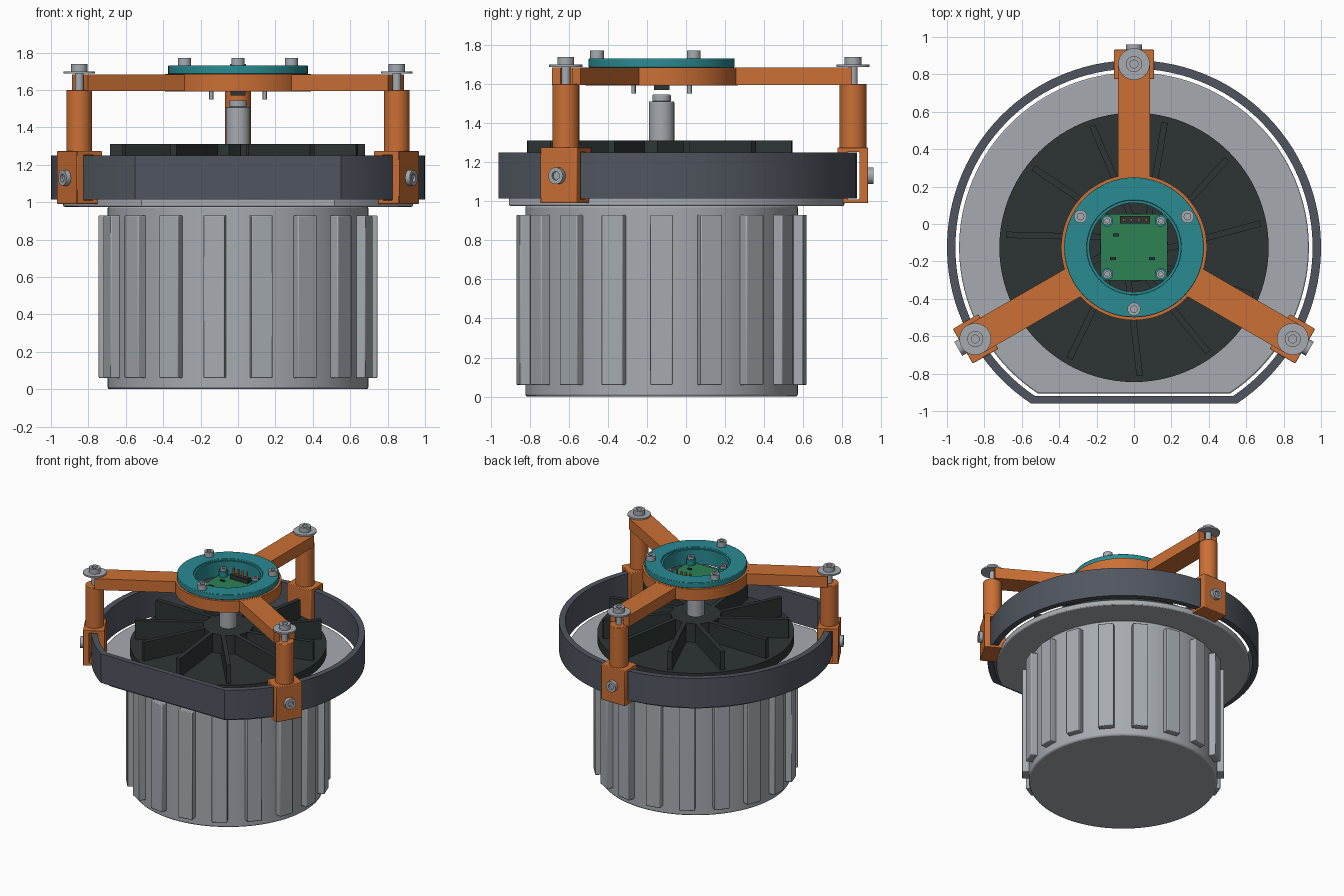
import bpy, bmesh
from math import pi, sin, cos, asin, radians
from mathutils import Matrix, Vector

cube = bpy.data.objects.get("Cube")
if cube:
    bpy.data.objects.remove(cube, do_unlink=True)


def material(name, rgb):
    m = bpy.data.materials.new(name)
    m.use_nodes = True
    m.diffuse_color = (*rgb, 1)
    m.node_tree.nodes["Principled BSDF"].inputs["Base Color"].default_value = (*rgb, 1)
    return m


METAL = material("light grey metal", (0.38, 0.41, 0.44))
SLATE = material("slate grey", (0.08, 0.092, 0.115))
BLACK = material("rotor black", (0.026, 0.036, 0.035))
ORANGE = material("orange plastic", (0.60, 0.16, 0.035))
TEAL = material("teal plastic", (0.022, 0.26, 0.29))
GREEN = material("board green", (0.026, 0.22, 0.09))

AXIS = Matrix.Translation((0, -0.125, 0))   # the motor axis


def spin(deg):
    return AXIS @ Matrix.Rotation(radians(deg), 4, 'Z')


def finish(name, bm, mat, place=AXIS, bevel=0):
    bmesh.ops.recalc_face_normals(bm, faces=bm.faces)
    mesh = bpy.data.meshes.new(name)
    bm.to_mesh(mesh)
    bm.free()
    mesh.materials.append(mat)
    ob = bpy.data.objects.new(name, mesh)
    bpy.context.collection.objects.link(ob)
    ob.matrix_world = place
    bpy.ops.object.select_all(action='DESELECT')
    ob.select_set(True)
    bpy.context.view_layer.objects.active = ob
    bpy.ops.object.shade_smooth_by_angle(angle=radians(30))
    if bevel:
        mod = ob.modifiers.new("bevel", 'BEVEL')
        mod.width, mod.segments = bevel, 2
        mod.limit_method, mod.angle_limit = 'ANGLE', radians(40)
    return ob


def circle(r, n=64):
    return [(r * cos(2 * pi * i / n), r * sin(2 * pi * i / n)) for i in range(n)]


def d_shape(r, flat, n=96):
    """Circle cut by a straight front edge."""
    a = asin(-flat / r)
    return [(r * cos(a + (pi - 2 * a) * i / n), r * sin(a + (pi - 2 * a) * i / n))
            for i in range(n + 1)]


def prism(name, outline, z0, z1, mat, hole=None, place=AXIS, bevel=0):
    """Extruded outline, with an optional hole of the same point count."""
    bm = bmesh.new()

    def loop(points, z):
        return [bm.verts.new((x, y, z)) for x, y in points]

    def bridge(a, b):
        for i in range(len(a)):
            j = (i + 1) % len(a)
            bm.faces.new((a[i], a[j], b[j], b[i]))

    low, top = loop(outline, z0), loop(outline, z1)
    bridge(low, top)
    if hole:
        hlow, htop = loop(hole, z0), loop(hole, z1)
        bridge(hlow, htop)
        bridge(low, hlow)
        bridge(top, htop)
    else:
        bm.faces.new(low)
        bm.faces.new(top)
    return finish(name, bm, mat, place, bevel)


def box(name, x, y, z, mat, place=AXIS, bevel=0):
    outline = [(x[0], y[0]), (x[1], y[0]), (x[1], y[1]), (x[0], y[1])]
    return prism(name, outline, z[0], z[1], mat, None, place, bevel)


def cyl(name, r, z0, z1, mat, place=AXIS, n=32, bevel=0):
    return prism(name, circle(r, n), z0, z1, mat, None, place, bevel)


def screw_head(name, r, h, place):
    """Cap head with a sunken socket, sitting on z = 0 of its placement."""
    cyl(name + "_base", r, 0, h * 0.5, METAL, place, 24)
    prism(name + "_rim", circle(r, 24), h * 0.5, h, METAL, circle(r * 0.5, 24), place)


# Motor can with cooling ribs and flat-fronted flange
cyl("motor_can", 0.697, 0, 0.98, METAL, n=96, bevel=0.012)
for i in range(18):
    box("can_rib", (0.66, 0.745), (-0.058, 0.058), (0.06, 0.93), METAL, spin(i * 20), 0.006)
prism("motor_flange", d_shape(0.935, 0.78), 0.975, 1.02, METAL, bevel=0.008)

# Surrounding guard ring
prism("guard_ring", d_shape(1.0, 0.835), 1.015, 1.25, SLATE, d_shape(0.955, 0.795))

# Fan rotor
cyl("rotor_core", 0.45, 1.02, 1.10, BLACK, n=64)
cyl("rotor_disc", 0.72, 1.09, 1.16, BLACK, n=96)
cyl("rotor_hub", 0.183, 1.15, 1.31, BLACK, n=48)
for i in range(11):
    box("rotor_blade", (0.15, 0.685), (-0.068, -0.034), (1.15, 1.31), BLACK,
        spin(15 + i * 360 / 11))

# Shaft
cyl("shaft", 0.065, 1.30, 1.51, METAL, bevel=0.004)
cyl("shaft_tip", 0.047, 1.51, 1.545, METAL, bevel=0.004)

# Sensor bracket: hub and three arms, each with post, clamp and screws
prism("bracket_hub", circle(0.39), 1.592, 1.685, ORANGE, circle(0.252))
for deg in (90, 210, 330):
    s = spin(deg)
    u = [(0.32, -0.085), (0.975, -0.085), (0.975, -0.035), (0.92, -0.035),
         (0.92, 0.035), (0.975, 0.035), (0.975, 0.085), (0.32, 0.085)]
    prism("bracket_arm", u, 1.594, 1.684, ORANGE, place=s)
    post = s @ Matrix.Translation((0.98, 0, 0))
    cyl("post", 0.069, 1.27, 1.6, ORANGE, post, bevel=0.004)
    cyl("post_screw_shank", 0.023, 1.59, 1.70, METAL, post, 16)
    cyl("post_washer", 0.085, 1.688, 1.70, METAL, post)
    screw_head("post_screw", 0.043, 0.038, post @ Matrix.Translation((0, 0, 1.70)))
    # Clamp frame drawn side-on around the ring wall, then extruded across
    side = s @ Matrix(((1, 0, 0, 0), (0, 0, -1, 0), (0, 1, 0, 0), (0, 0, 0, 1)))
    prism("clamp", [(0.90, 0.99), (1.057, 0.99), (1.057, 1.275), (0.90, 1.275)],
          -0.107, 0.107, ORANGE,
          [(0.95, 1.01), (1.012, 1.01), (1.012, 1.252), (0.95, 1.252)], side, 0.005)
    out = s @ Matrix.Translation((1.055, 0, 1.13)) @ Matrix.Rotation(pi / 2, 4, 'Y')
    screw_head("clamp_screw", 0.043, 0.03, out)

# Teal sensor holder with sleeve and three screws
prism("holder_rim", circle(0.374), 1.685, 1.73, TEAL, circle(0.252), bevel=0.004)
prism("holder_sleeve", circle(0.254), 1.595, 1.715, TEAL, circle(0.238))
for deg in (30, 150, 270):
    screw_head("holder_screw", 0.035, 0.04, spin(deg) @ Matrix.Translation((0.33, 0, 1.73)))

# Circuit board with corner standoffs, chips and pin header
box("circuit_board", (-0.178, 0.178), (-0.178, 0.178), (1.60, 1.615), GREEN)
for x in (-0.143, 0.143):
    for y in (-0.143, 0.143):
        corner = AXIS @ Matrix.Translation((x, y, 0))
        cyl("board_standoff", 0.032, 1.61, 1.66, TEAL, corner, 20)
        cyl("board_screw_shank", 0.012, 1.55, 1.61, METAL, corner, 12)
        screw_head("board_screw", 0.024, 0.02, corner @ Matrix.Translation((0, 0, 1.66)))
for x, y in ((-0.095, 0.065), (-0.112, -0.06), (0.096, -0.06)):
    box("small_chip", (x - 0.016, x + 0.016), (y - 0.008, y + 0.008), (1.61, 1.625), BLACK)
box("sensor_chip", (-0.04, 0.04), (-0.04, 0.04), (1.57, 1.601), BLACK)
box("pin_header", (-0.075, 0.085), (0.128, 0.168), (1.61, 1.65), BLACK)
for i in range(4):
    x = -0.055 + i * 0.04
    box("header_pin", (x - 0.006, x + 0.006), (0.142, 0.154), (1.64, 1.70), ORANGE)
